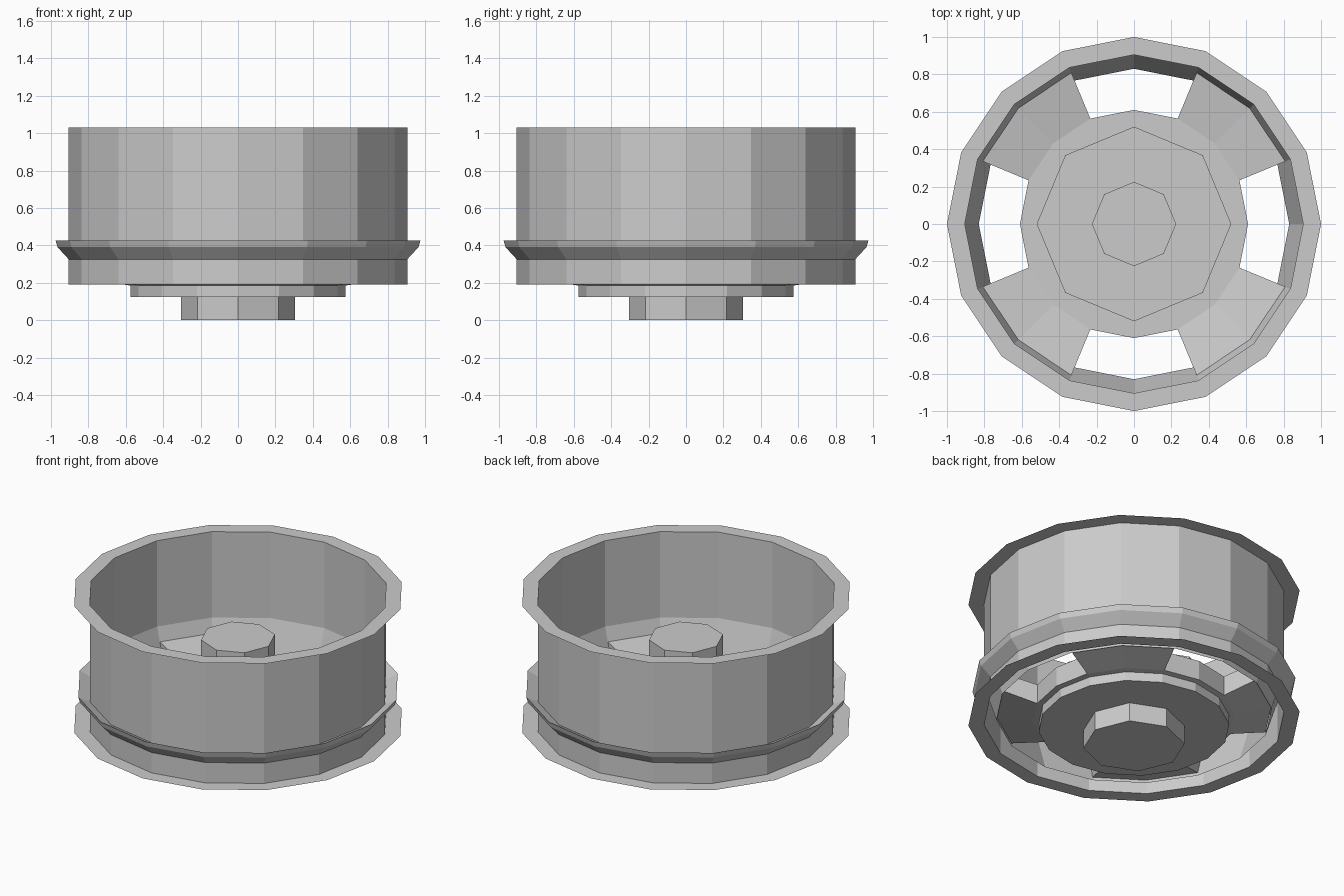
import bpy, bmesh
from math import cos, sin, radians, tau

if "Cube" in bpy.data.objects:
    bpy.data.objects.remove(bpy.data.objects["Cube"])


def make_object(name, bm):
    bmesh.ops.remove_doubles(bm, verts=bm.verts, dist=1e-5)
    bmesh.ops.recalc_face_normals(bm, faces=bm.faces)
    mesh = bpy.data.meshes.new(name)
    bm.to_mesh(mesh)
    bm.free()
    obj = bpy.data.objects.new(name, mesh)
    bpy.context.collection.objects.link(obj)
    return obj


def lathe(name, profile, sides, cap_ends=False):
    """Spin a (radius, z) profile around z, with a corner on the x axis."""
    bm = bmesh.new()
    rings = [[bm.verts.new((r * cos(tau * i / sides), r * sin(tau * i / sides), z))
              for i in range(sides)] for r, z in profile]
    for a, b in zip(rings, rings[1:]):
        for i in range(sides):
            j = (i + 1) % sides
            bm.faces.new((a[i], a[j], b[j], b[i]))
    if cap_ends:
        bm.faces.new(rings[0])
        bm.faces.new(rings[-1])
    return make_object(name, bm)


# Thin barrel with a flat flange at each end
lathe("rim_barrel", [(1.0, 0.19), (0.905, 0.19), (0.905, 1.03), (1.0, 1.03)], 16)

# Raised ridge around the outside of the barrel
lathe("outer_ridge", [(0.905, 0.325), (0.965, 0.39), (0.975, 0.425), (0.905, 0.39)], 16)

# Steep inner ring that carries the spokes
lathe("inner_ring", [(0.905, 0.46), (0.83, 0.22)], 16)

# Centre disc with a stepped underside
lathe("centre_disc", [(0.575, 0.125), (0.575, 0.185), (0.61, 0.19), (0.61, 0.32)], 16, True)

# Eight-sided centre parts
lathe("disc_cap", [(0.52, 0.32), (0.52, 0.39)], 8, True)
lathe("axle_hub", [(0.225, 0.39), (0.225, 0.745)], 8, True)
lathe("bottom_hub", [(0.305, 0.0), (0.305, 0.125)], 8, True)

# Four wide spokes, each two facets across
section = [(0.61, 0.19), (0.83, 0.24), (0.875, 0.37), (0.61, 0.32)]
for k in range(4):
    bm = bmesh.new()
    slices = []
    for step in (-22.5, 0, 22.5):
        a = radians(45 + 90 * k + step)
        slices.append([bm.verts.new((r * cos(a), r * sin(a), z)) for r, z in section])
    for s, t in zip(slices, slices[1:]):
        for i in (0, 2):
            bm.faces.new((s[i], s[i + 1], t[i + 1], t[i]))
    bm.faces.new(slices[0])
    bm.faces.new(slices[-1])
    make_object(f"spoke_{k + 1}", bm)
